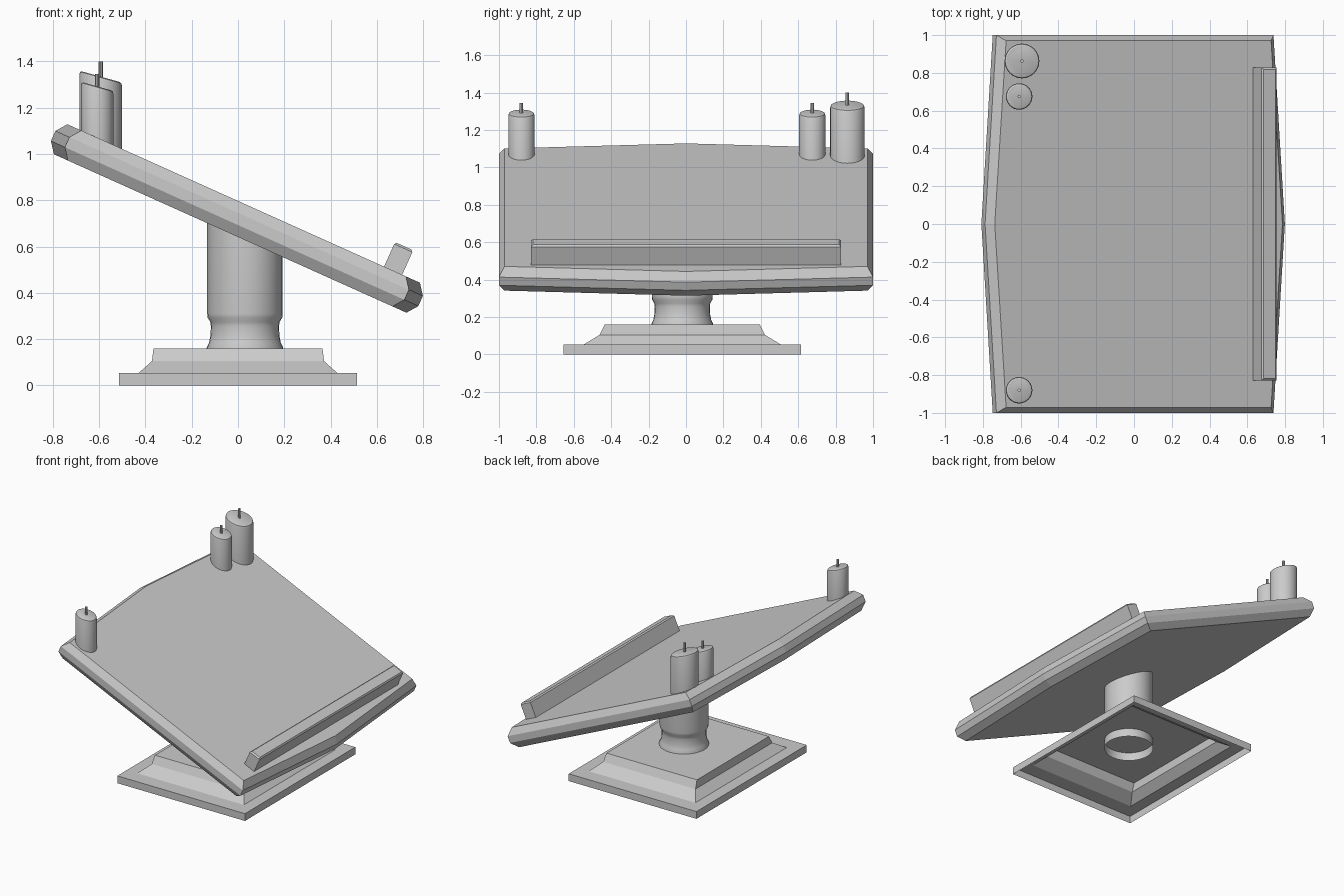
import bpy, math
from mathutils import Matrix

if "Cube" in bpy.data.objects:
    bpy.data.objects.remove(bpy.data.objects["Cube"])

ANGLE = math.radians(24.2)
TILT = Matrix.Rotation(ANGLE, 4, 'Y')
S, C = math.sin(ANGLE), math.cos(ANGLE)
TOP, BOTTOM = 0.727, 0.585          # board faces, measured along its normal


def on_plane(n):
    """Height of the tilted plane at distance n from the origin, as a function of x."""
    return lambda x: (n - S * x) / C


def skin(name, rings, cap_start=False, cap_end=False, matrix=None, smooth=False):
    """Bridge a stack of equal-length rings (bottom to top) into one mesh."""
    k = len(rings[0])
    verts = [p for ring in rings for p in ring]
    faces = [(i * k + j, i * k + (j + 1) % k, (i + 1) * k + (j + 1) % k, (i + 1) * k + j)
             for i in range(len(rings) - 1) for j in range(k)]
    if cap_start:
        faces.append(tuple(reversed(range(k))))
    if cap_end:
        faces.append(tuple(range(len(verts) - k, len(verts))))
    mesh = bpy.data.meshes.new(name)
    mesh.from_pydata(verts, [], faces)
    if matrix:
        mesh.transform(matrix)
    mesh.update()
    obj = bpy.data.objects.new(name, mesh)
    bpy.context.collection.objects.link(obj)
    if smooth:
        bpy.ops.object.select_all(action='DESELECT')
        obj.select_set(True)
        bpy.context.view_layer.objects.active = obj
        bpy.ops.object.shade_smooth_by_angle(angle=math.radians(30))
    return obj


def circle(cx, cy, r, z, sides=32):
    """Circle whose height is a number or a function of x."""
    pts = []
    for i in range(sides):
        a = 2 * math.pi * i / sides
        x = cx + r * math.cos(a)
        pts.append((x, cy + r * math.sin(a), z(x) if callable(z) else z))
    return pts


def rect(cx, cy, hx, hy, z):
    return [(cx - hx, cy - hy, z), (cx + hx, cy - hy, z),
            (cx + hx, cy + hy, z), (cx - hx, cy + hy, z)]


def board_ring(inset, n):
    """Six-sided board outline with bowed short ends."""
    tip, end, side = 0.87 - inset, 0.804 - inset, 1.0 - inset * 0.85
    u = -0.30
    return [(u - end, -side, n), (u + end, -side, n), (u + tip, 0, n),
            (u + end, side, n), (u - end, side, n), (u - tip, 0, n)]


# Stepped foot, an open shell underneath
skin("base", [rect(0, -0.02, hx, hy, z) for hx, hy, z in
              [(0.515, 0.635, 0), (0.515, 0.635, 0.053), (0.43, 0.527, 0.053),
               (0.372, 0.442, 0.105), (0.365, 0.415, 0.16)]], cap_end=True)

# Column with a narrower flared neck, cut to the slope of the board
profile = [(0.165, 0.10), (0.165, 0.165), (0.155, 0.185), (0.149, 0.215), (0.147, 0.255),
           (0.150, 0.275), (0.161, 0.293), (0.163, 0.31), (0.163, on_plane(BOTTOM + 0.015))]
skin("column", [circle(0.03, -0.02, r, z) for r, z in profile], smooth=True)

# Tilted board with chamfered edges
skin("board", [board_ring(i, n) for i, n in
               [(0.035, BOTTOM), (0, 0.632), (0, 0.68), (0.035, TOP)]],
     cap_start=True, cap_end=True, matrix=TILT)

# Book ledge along the low edge
skin("ledge", [rect(0.408, 0, hx, hy, n) for hx, hy, n in
               [(0.043, 0.828, TOP - 0.005), (0.043, 0.828, 0.834), (0.034, 0.818, 0.843)]],
     cap_start=True, cap_end=True, matrix=TILT)


# Candles with sloping tops and upright wicks
def candle(name, cx, cy, r, top, wick_top):
    def slope(drop):
        return lambda x: top - drop - 0.28 * (x - cx)
    skin(name, [circle(cx, cy, r, on_plane(TOP - 0.004)), circle(cx, cy, r, slope(0.014)),
                circle(cx, cy, r - 0.003, slope(0.004)), circle(cx, cy, r - 0.010, slope(0))],
         cap_start=True, cap_end=True, smooth=True)
    skin(name + "_wick", [circle(cx, cy, 0.009, z, 8) for z in (top - 0.02, wick_top)],
         cap_start=True, cap_end=True, smooth=True)


candle("large_candle", -0.593, 0.863, 0.092, 1.334, 1.40)
for label, y in (("left", 0.675), ("right", -0.88)):
    candle("small_candle_" + label, -0.608, y, 0.07, 1.292, 1.345)
